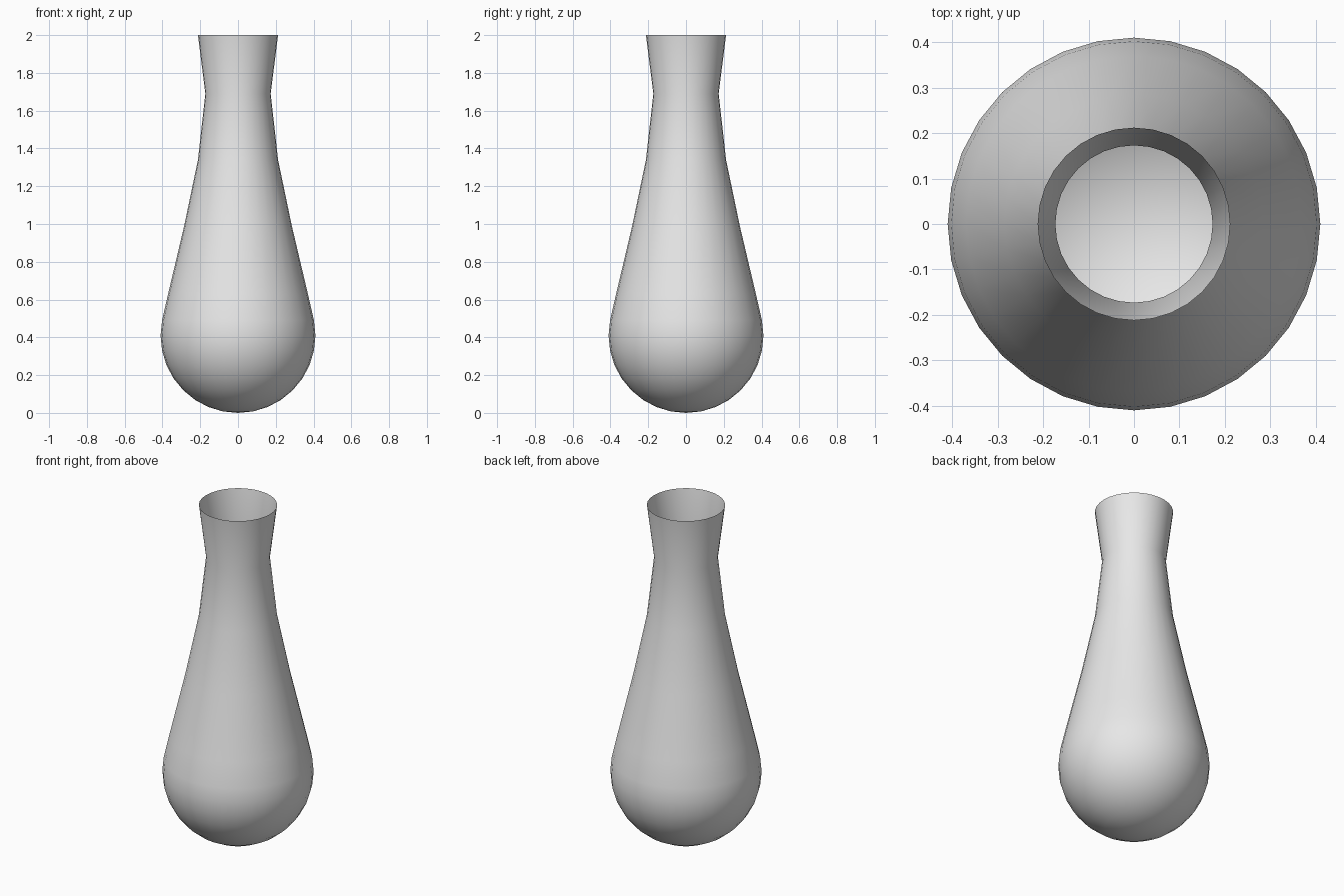
import bpy
import math

cube = bpy.data.objects.get("Cube")
if cube:
    bpy.data.objects.remove(cube, do_unlink=True)

SEGMENTS = 32
RADIUS = 0.41

# Single neutral glaze
glaze = bpy.data.materials.new("light_grey_glaze")
glaze.use_nodes = True
colour = (0.8, 0.8, 0.8, 1)
glaze.diffuse_color = colour
glaze.node_tree.nodes["Principled BSDF"].inputs["Base Color"].default_value = colour

# Round bowl: spherical rings from just above the pole to just past the equator
step = math.tau / SEGMENTS
profile = [(RADIUS * math.sin(i * step), RADIUS * (1 - math.cos(i * step)))
           for i in range(1, 10)]
# Tapering body, narrow neck and flared open lip
profile += [(0.37, 0.63), (0.285, 0.99), (0.212, 1.34), (0.173, 1.69), (0.212, 2.0)]

# Lathe the profile, with a fan closing the bottom
verts = [(0, 0, 0)]
for r, z in profile:
    verts += [(r * math.cos(s * step), r * math.sin(s * step), z) for s in range(SEGMENTS)]

faces = []
for s in range(SEGMENTS):
    t = (s + 1) % SEGMENTS
    faces.append((0, 1 + t, 1 + s))
    for ring in range(len(profile) - 1):
        low = 1 + ring * SEGMENTS
        high = low + SEGMENTS
        faces.append((low + s, low + t, high + t, high + s))

mesh = bpy.data.meshes.new("vase")
mesh.from_pydata(verts, [], faces)
mesh.materials.append(glaze)
mesh.shade_smooth()
vase = bpy.data.objects.new("vase", mesh)
bpy.context.collection.objects.link(vase)
